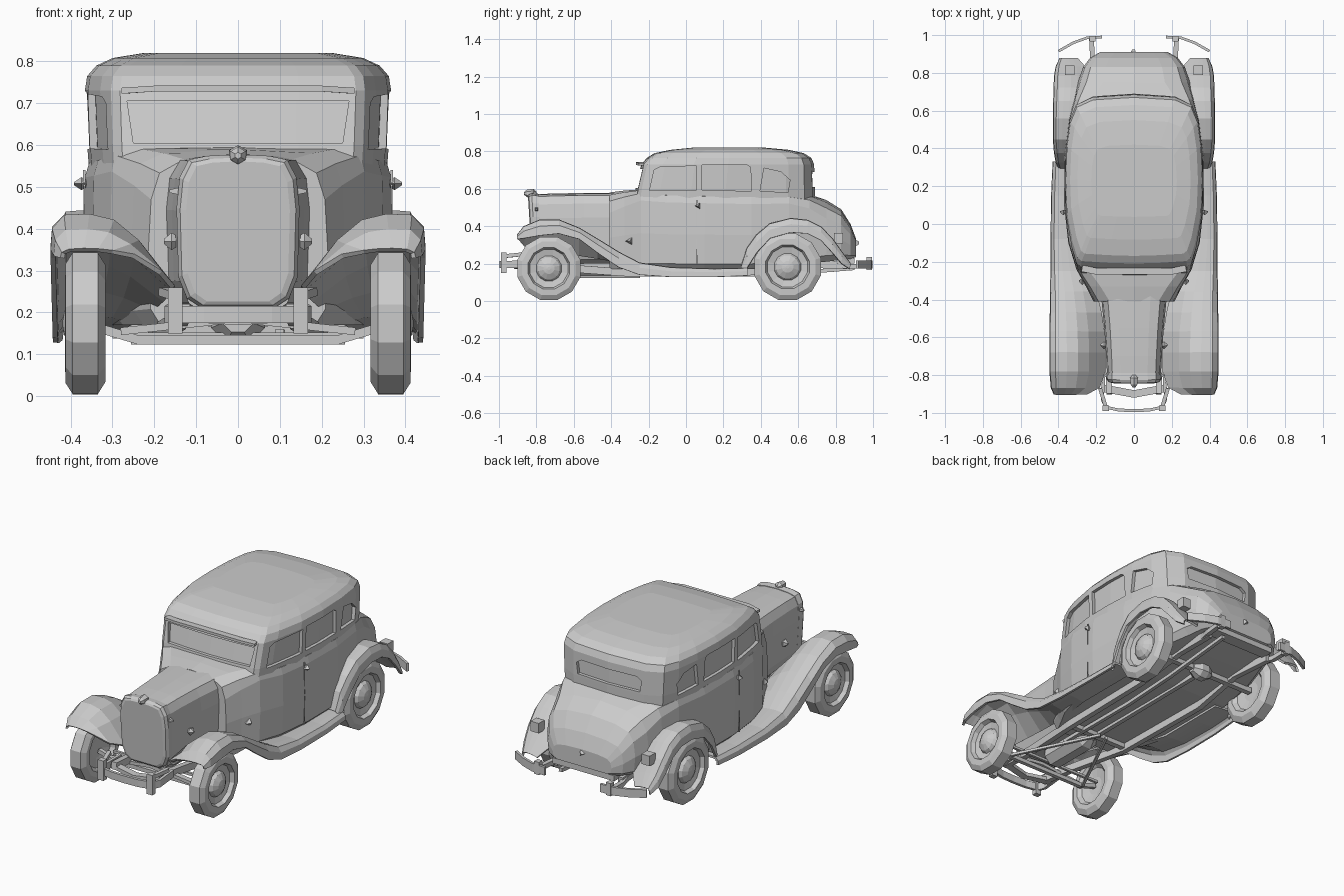
import bpy, bmesh, math
from mathutils import Vector

old = bpy.data.objects.get("Cube")
if old:
    bpy.data.objects.remove(old, do_unlink=True)

grey = bpy.data.materials.new("plain grey")
grey.use_nodes = True
grey.diffuse_color = (0.6, 0.6, 0.6, 1)
grey.node_tree.nodes["Principled BSDF"].inputs["Base Color"].default_value = (0.6, 0.6, 0.6, 1)


def finish(name, bm, mirror=False):
    """Turn a bmesh into a named grey object, optionally mirrored to the other side."""
    bmesh.ops.recalc_face_normals(bm, faces=bm.faces)
    mesh = bpy.data.meshes.new(name)
    bm.to_mesh(mesh)
    bm.free()
    mesh.materials.append(grey)
    ob = bpy.data.objects.new(name, mesh)
    bpy.context.collection.objects.link(ob)
    if mirror:
        m = ob.modifiers.new("mirror", "MIRROR")
        m.use_mirror_merge = False
    return ob


def loft(name, rings, closed=True, caps=True, mirror=False):
    """Skin a list of equal-length point rings."""
    bm = bmesh.new()
    vs = [[bm.verts.new(p) for p in r] for r in rings]
    n = len(rings[0])
    for a, b in zip(vs, vs[1:]):
        for i in range(n if closed else n - 1):
            j = (i + 1) % n
            bm.faces.new((a[i], a[j], b[j], b[i]))
    if caps:
        bm.faces.new(vs[0])
        bm.faces.new(vs[-1])
    return finish(name, bm, mirror)


def both(half):
    """Close a half outline that starts and ends on the centre line."""
    return half + [(-x, v) for x, v in half[-2:0:-1]]


def box(name, c, s, mirror=False):
    x, y, z = (v / 2 for v in s)
    ring = [(-x, -y), (x, -y), (x, y), (-x, y)]
    return loft(name, [[(c[0] + p, c[1] + q, c[2] + h) for p, q in ring] for h in (-z, z)], mirror=mirror)


def bar(name, pts, w, h, mirror=False):
    """Rectangular bar following a path, w across and h high."""
    pts = [Vector(p) for p in pts]
    rings = []
    for i, p in enumerate(pts):
        t = (pts[min(i + 1, len(pts) - 1)] - pts[max(i - 1, 0)]).normalized()
        side = t.cross(Vector((0, 0, 1))).normalized()
        up = side.cross(t)
        rings.append([p + side * w / 2 * a + up * h / 2 * b for a, b in ((-1, -1), (1, -1), (1, 1), (-1, 1))])
    return loft(name, rings, mirror=mirror)


def lathe(name, prof, c, axis="x", n=12, mirror=False):
    """Spin (offset, radius) points around an axis through c."""
    rings = []
    for o, r in prof:
        ring = []
        for k in range(n):
            a = 2 * math.pi * (k + 0.5) / n
            u, v = r * math.cos(a), r * math.sin(a)
            d = (o, u, v) if axis == "x" else (u, o, v)
            ring.append(tuple(p + q for p, q in zip(c, d)))
        rings.append(ring)
    return loft(name, rings, mirror=mirror)


# Lower body: arched cowl, doors, rounded tail; stations of y, half width, bottom, top, blend to tail
section = [(0, 0), (.9, 0), (.98, .07), (1, .45), (.99, .86), (.96, .95), (.8, .99), (0, 1)]
tail = [(0, 0), (.85, 0), (.97, .1), (1, .4), (.96, .7), (.85, .87), (.55, .96), (0, 1)]
stations = [(-.41, .215, .17, .58, .8), (-.33, .255, .17, .59, .4), (-.24, .305, .17, .597, 0),
            (-.1, .348, .17, .585, 0), (.1, .37, .17, .58, 0), (.35, .368, .17, .575, 0),
            (.55, .345, .19, .575, 0), (.66, .318, .2, .57, .4), (.75, .297, .21, .54, 1),
            (.83, .27, .22, .49, 1), (.88, .232, .225, .41, 1), (.91, .18, .235, .33, 1)]
rings = []
for y, w, zb, zt, f in stations:
    half = [((a * (1 - f) + c * f) * w, zb + (b * (1 - f) + d * f) * (zt - zb))
            for (a, b), (c, d) in zip(section, tail)]
    rings.append([(x, y, z) for x, z in both(half)])
loft("lower_body", rings)

# Cabin: plan outlines stacked upward to the domed roof
plan = [(0, -.005), (.4, 0), (.77, .01), (.83, .03), (.9, .12), (.98, .3), (1, .5),
        (.98, .7), (.93, .85), (.84, .94), (.6, .985), (0, 1)]
levels = [(.53, -.275, .69, .97), (.6, -.265, .69, .985), (.73, -.235, .685, 1), (.765, -.205, .67, .985),
          (.79, -.165, .63, .925), (.808, -.08, .55, .82), (.82, .04, .42, .62)]


def cabin_rings(levels, inset):
    return [[(x, yf + inset + t * (yb - yf - 2 * inset), z)
             for x, t in both([(u * (.366 * s - inset), t) for u, t in plan])]
            for z, yf, yb, s in levels]


cabin = loft("cabin", cabin_rings(levels, 0))
loft("window_glass", cabin_rings(levels[:4], .018))


def cut(poly, to3d, a, b):
    """Cut a window opening with a prism."""
    tool = loft("window_cutter", [[to3d(p, q, d) for p, q in poly] for d in (a, b)])
    tool.hide_render = True
    mod = cabin.modifiers.new("window", "BOOLEAN")
    mod.operation, mod.object, mod.solver = "DIFFERENCE", tool, "EXACT"
    bpy.context.view_layer.objects.active = cabin
    bpy.ops.object.modifier_apply(modifier=mod.name)
    bpy.data.objects.remove(tool, do_unlink=True)


side_windows = [[(-.195, .59), (.055, .592), (.055, .722), (-.14, .716), (-.17, .7)],
                [(.085, .592), (.35, .588), (.345, .715), (.325, .728), (.085, .728)],
                [(.396, .588), (.545, .58), (.556, .647), (.508, .69), (.417, .71)]]
for poly in side_windows:
    cut(poly, lambda p, q, d: (d, p, q), -.6, .6)
cut([(-.25, .605), (.25, .605), (.265, .705), (-.265, .705)], lambda p, q, d: (p, d, q), -.6, -.1)
cut([(-.19, .61), (.19, .61), (.2, .67), (.17, .69), (-.17, .69), (-.2, .67)],
    lambda p, q, d: (p, d, q), .6, 1)

# Sun visor, door seams and handles
bar("windscreen_visor", [(-.275, -.235, .73), (-.2, -.25, .735), (.2, -.25, .735), (.275, -.235, .73)], .035, .014)
bar("door_pillar_strip", [(.367, .058, .2), (.369, .058, .36), (.367, .058, .54)], .006, .006, True)
lathe("door_handle", [(0, .01), (.012, .018), (.03, .004)], (.362, .065, .508), n=3, mirror=True)
lathe("cowl_lamp", [(0, .012), (.012, .024), (.03, .004)], (.262, -.3, .32), n=3, mirror=True)

# Bonnet and radiator shell with a plain rounded face
nose = [(0, 0), (.6, .0), (.83, .06), (.97, .2), (1, .65), (.95, .85), (.8, .965), (.5, .99), (0, 1)]


def nose_ring(y, w, zb, zt, s=1, lean=.02):
    c = (zb + zt) / 2
    return [(x * s, y + lean * (zt - z) / .35, c + (z - c) * (1 - (1 - s) * .5))
            for x, z in both([(u * w, zb + v * (zt - zb)) for u, v in nose])]


loft("bonnet", [nose_ring(y, w, .2, z) for y, w, z in
                ((-.815, .142, .57), (-.7, .148, .575), (-.55, .158, .577), (-.38, .175, .578))])
loft("radiator_shell", [nose_ring(-.79, .144, .215, .574), nose_ring(-.825, .147, .212, .578),
                        nose_ring(-.84, .144, .214, .574, .96), nose_ring(-.845, .144, .214, .574, .86)])
lathe("radiator_cap", [(-.03, .008), (-.015, .02), (.02, .025), (.035, .01)], (0, -.835, .575), axis="y", n=6)
lathe("bonnet_catch", [(0, .014), (.012, .022), (.03, .006)], (.147, -.64, .37), n=5, mirror=True)
lathe("bonnet_clip", [(0, .012), (.022, .005)], (.142, -.8, .49), n=4, mirror=True)


def fender(name, rows):
    """Open shell fender: rows of y, top, inner height, lip height, inner x, outer x."""
    rings = []
    for y, zt, zi, zl, xi, xo in rows:
        w, d = xo - xi, zt - zi
        rings.append([(xi, y, zi), (xi + w * .3, y, zt - d * .36), (xi + w * .5, y, zt - d * .08),
                      (xo - w * .3, y, zt), (xo - w * .1, y, zt - .002),
                      (xo - .003, y, zt - (zt - zl) * .4), (xo, y, zl)])
    ob = loft(name, rings, closed=False, caps=False, mirror=True)
    s = ob.modifiers.new("thickness", "SOLIDIFY")
    s.thickness, s.offset = .012, 0


# Front fender sweeping down into the running board, then rear fender
fender("front_fender_and_running_board", [
    (-.9, .35, .335, .33, .25, .42), (-.865, .395, .295, .335, .185, .435), (-.78, .43, .26, .35, .155, .442),
    (-.68, .43, .255, .36, .155, .442), (-.57, .385, .245, .33, .16, .442), (-.47, .325, .23, .255, .175, .44),
    (-.36, .257, .21, .18, .2, .438), (-.25, .2, .18, .14, .24, .437), (-.08, .175, .165, .128, .28, .436),
    (.15, .168, .165, .128, .28, .433), (.33, .172, .165, .135, .28, .425)])
fender("rear_fender", [
    (.3, .185, .17, .14, .28, .4), (.33, .28, .25, .18, .28, .41), (.38, .35, .33, .26, .28, .418),
    (.45, .41, .4, .335, .28, .424), (.56, .438, .428, .366, .27, .424), (.65, .428, .41, .36, .26, .422),
    (.72, .393, .36, .325, .25, .42), (.78, .33, .29, .26, .25, .418), (.83, .26, .235, .2, .26, .41),
    (.875, .2, .19, .17, .3, .39)])

# Wheels: bevelled tyre, stepped rim, pointed hub cap, dished back
tyre = [(-.015, .05), (-.025, .1), (-.047, .118), (-.048, .145), (-.03, .175), (.03, .175), (.047, .148),
        (.048, .115), (.026, .105), (.018, .07), (.034, .06), (.05, .03), (.054, .008)]
for name, y, z, r in (("front", -.733, .174, 1), ("rear", .543, .182, 1.05)):
    lathe(name + "_wheel", [(o, q * r) for o, q in tyre], (.365, y, z), n=12, mirror=True)

# Front bumper hoop with brackets and guards
loop = [(.16, -.8, .2), (.168, -.93, .195), (.15, -.97, .195), (.08, -.985, .195), (0, -.988, .195)]
bar("front_bumper", loop + [(-x, y, z) for x, y, z in loop[-2::-1]], .016, .04)
box("front_bumper_guard", (.15, -.975, .205), (.035, .03, .11), True)
bar("front_bumper_brace", [(.15, -.965, .24), (.18, -.87, .25)], .02, .02, True)
bar("front_apron", [(-.16, -.87, .19), (0, -.9, .18), (.16, -.87, .19)], .04, .02)

# Rear quarter bumpers and brackets
bar("rear_bumper", [(.17, .99, .195), (.25, .985, .195), (.32, .96, .195), (.4, .915, .195)], .014, .045, True)
bar("rear_bumper_bracket", [(.2, .8, .19), (.22, .88, .185), (.225, .98, .19)], .025, .025, True)
box("rear_bumper_guard", (.22, .98, .2), (.03, .03, .07), True)
box("rear_splash_pan", (0, .865, .215), (.38, .07, .03))

# Tail lamps and boot handle
box("tail_lamp", (.34, .815, .335), (.05, .05, .055), True)
bar("tail_lamp_stalk", [(.34, .76, .3), (.34, .81, .32)], .02, .02, True)
lathe("boot_handle", [(0, .022), (.02, .008)], (0, .905, .31), axis="y", n=3)

# Chassis, axles and drive line
bar("chassis_rail", [(.13, -.9, .2), (.14, -.7, .18), (.19, -.3, .15), (.2, .3, .15), (.19, .6, .2), (.2, .86, .19)],
    .03, .04, True)
box("cross_member", (0, -.3, .155), (.38, .03, .025))
bar("front_axle", [(-.34, -.73, .165), (-.24, -.73, .135), (.24, -.73, .135), (.34, -.73, .165)], .022, .022)
bar("front_spring", [(-.28, -.76, .155), (0, -.76, .185), (.28, -.76, .155)], .03, .018)
bar("steering_rod", [(-.3, -.66, .145), (.3, -.66, .145)], .014, .014)
bar("radius_rod", [(.25, -.72, .13), (.02, -.25, .13)], .014, .014, True)
bar("rear_axle", [(-.34, .543, .18), (.34, .543, .18)], .03, .03)
lathe("differential", [(-.06, .025), (-.02, .05), (.02, .05), (.06, .025)], (0, .545, .175), n=8)
bar("drive_shaft", [(0, -.35, .165), (0, .52, .17)], .025, .025)
lathe("engine_sump", [(-.17, .04), (-.13, .07), (.13, .07), (.17, .04)], (0, -.52, .19), axis="y", n=8)
bar("exhaust_pipe", [(.1, -.45, .15), (.11, .1, .14), (.13, .45, .14), (.14, .9, .175)], .02, .02)
